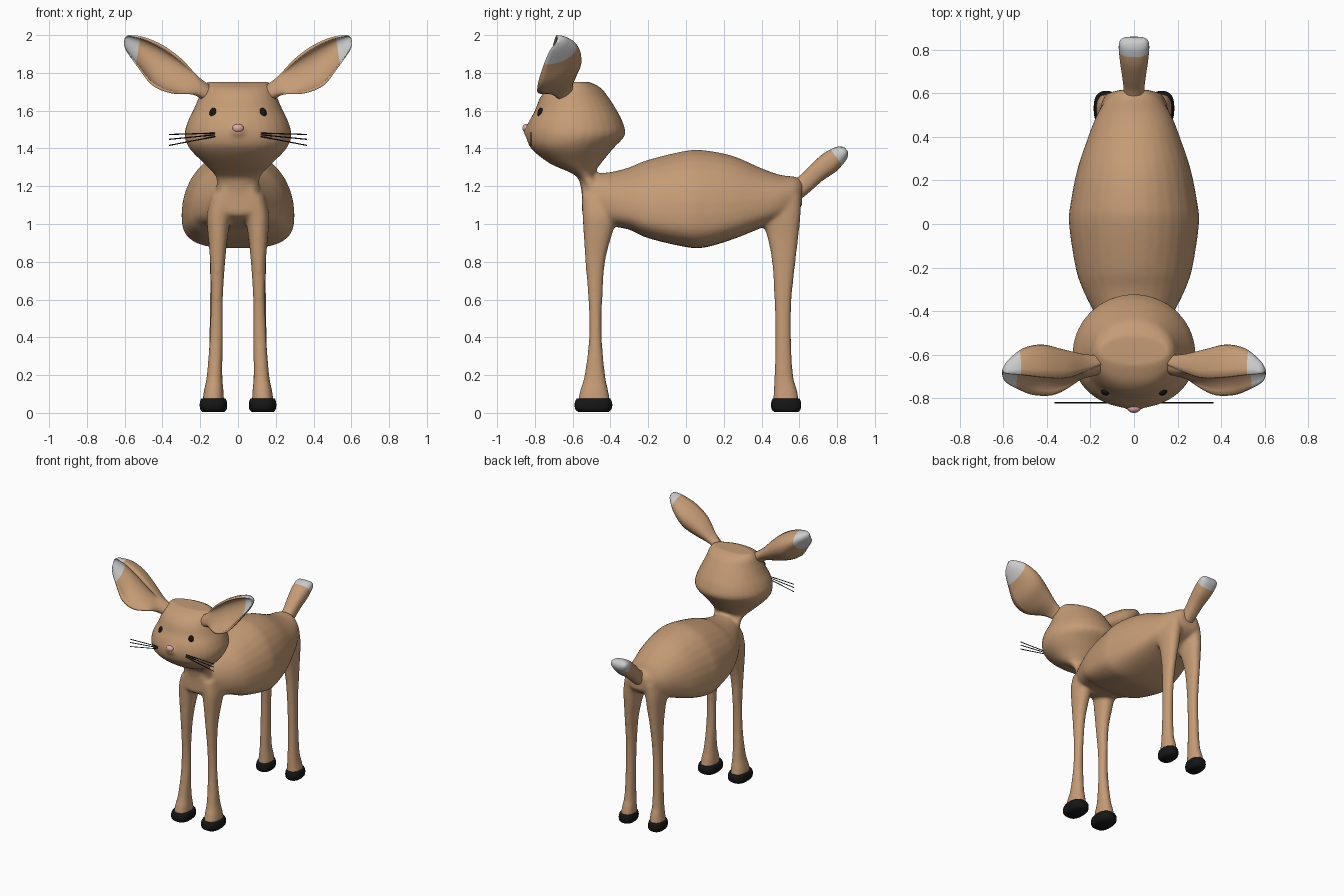
import bpy, bmesh, math
from mathutils import Vector as V

if "Cube" in bpy.data.objects:
    bpy.data.objects.remove(bpy.data.objects["Cube"])


def material(name, rgb):
    m = bpy.data.materials.new(name)
    m.diffuse_color = (*rgb, 1)
    m.use_nodes = True
    m.node_tree.nodes["Principled BSDF"].inputs["Base Color"].default_value = m.diffuse_color
    return m


FAWN = material("fawn", (0.56, 0.33, 0.18))
WHITE = material("white_tip", (0.72, 0.72, 0.72))
BLACK = material("black", (0.008, 0.008, 0.008))
PINK = material("pink", (0.75, 0.38, 0.38))


def resample(rows, n=5):
    """Catmull-Rom interpolation between rows of numbers."""
    out = []
    for i in range(len(rows) - 1):
        a, b, c, d = (rows[max(i - 1, 0)], rows[i], rows[i + 1], rows[min(i + 2, len(rows) - 1)])
        for k in range(n):
            t = k / n
            out.append([0.5 * (2*q + (r - p)*t + (2*p - 5*q + 4*r - s)*t*t + (3*q - p - 3*r + s)*t**3)
                        for p, q, r, s in zip(a, b, c, d)])
    return out + [list(rows[-1])]


def section(c, u, v, hw, up, dn, e_up=2.0, e_dn=2.0, n=32):
    """Superellipse ring with different upper and lower halves."""
    pts = []
    for k in range(n):
        x, y = math.cos(2*math.pi*k/n), math.sin(2*math.pi*k/n)
        e, h = (e_up, up) if y > 0 else (e_dn, dn)
        pts.append(V(c) + V(u) * (hw * math.copysign(abs(x)**(2/e), x))
                   + V(v) * (h * math.copysign(abs(y)**(2/e), y)))
    return pts


def loft(bm, rings, tip_from=None):
    vs = [[bm.verts.new(p) for p in r] for r in rings]
    n = len(vs[0])
    for i in range(len(vs) - 1):
        for k in range(n):
            f = bm.faces.new((vs[i][k], vs[i][(k+1) % n], vs[i+1][(k+1) % n], vs[i+1][k]))
            f.material_index = int(tip_from is not None and i >= tip_from)
    bm.faces.new(vs[0])
    bm.faces.new(vs[-1]).material_index = int(tip_from is not None)


def finish(name, bm, mats, mirror=False):
    bmesh.ops.recalc_face_normals(bm, faces=bm.faces)
    for f in bm.faces:
        f.smooth = True
    me = bpy.data.meshes.new(name)
    bm.to_mesh(me)
    bm.free()
    ob = bpy.data.objects.new(name, me)
    bpy.context.collection.objects.link(ob)
    for m in mats:
        me.materials.append(m)
    if mirror:
        ob.modifiers.new("mirror", 'MIRROR')
    return ob


def ball(bm, loc, size):
    r = bmesh.ops.create_uvsphere(bm, u_segments=24, v_segments=16, radius=1)
    for v in r["verts"]:
        v.co = V((v.co.x*size[0] + loc[0], v.co.y*size[1] + loc[1], v.co.z*size[2] + loc[2]))


X, Y, Z = (1, 0, 0), (0, 1, 0), (0, 0, 1)
skin = bmesh.new()

# Torso: y, half width, bottom, widest height, top
torso = [(-.55, .09, 1.05, 1.14, 1.24), (-.50, .125, 1.02, 1.12, 1.265), (-.4, .185, .99, 1.10, 1.275),
         (-.3, .235, .97, 1.08, 1.30), (-.2, .268, .925, 1.06, 1.34), (0, .298, .878, 1.05, 1.388),
         (.1, .29, .876, 1.05, 1.39), (.25, .26, .92, 1.06, 1.36), (.4, .21, .98, 1.09, 1.295),
         (.5, .17, 1.02, 1.12, 1.26), (.58, .12, 1.06, 1.15, 1.25), (.615, .07, 1.10, 1.16, 1.23)]
loft(skin, [section((0, y, m), X, Z, hw, t - m, m - b, 2, 3) for y, hw, b, m, t in resample(torso)])

# Neck and head: z, half width, front, back
head = [(1.08, .13, -.545, -.40), (1.20, .115, -.558, -.43), (1.26, .125, -.59, -.485), (1.32, .18, -.72, -.45),
        (1.40, .257, -.82, -.385), (1.47, .283, -.845, -.323), (1.54, .267, -.832, -.335), (1.60, .238, -.80, -.365),
        (1.67, .208, -.772, -.41), (1.72, .19, -.725, -.45), (1.752, .165, -.65, -.51)]
rings = []
for z, hw, f, b in resample(head):
    m = f + (b - f) * 0.47
    rings.append(section((0, m, z), X, Y, hw, b - m, m - f, 2, 2.1))
loft(skin, rings)
ball(skin, (0, -.80, 1.492), (.06, .062, .045))

# Legs: z, inner x, outer x, front, back
front_leg = [(.05, .073, .19, -.575, -.40), (.12, .077, .18, -.56, -.412), (.2, .083, .165, -.537, -.428),
             (.4, .081, .15, -.513, -.446), (.6, .08, .144, -.517, -.443), (.8, .068, .148, -.533, -.428),
             (.95, .052, .16, -.542, -.39), (1.05, .035, .165, -.548, -.36), (1.15, .01, .14, -.55, -.38)]
hind_leg = [(.05, .073, .178, .46, .60), (.12, .078, .167, .465, .588), (.2, .084, .158, .468, .567),
            (.4, .085, .152, .473, .556), (.6, .082, .148, .468, .559), (.8, .072, .148, .455, .58),
            (.95, .05, .152, .425, .597), (1.05, .035, .155, .38, .607), (1.15, .015, .14, .40, .61)]
for leg in (front_leg, hind_leg):
    for s in (-1, 1):
        loft(skin, [section((s*(a + b)/2, (f + k)/2, z), X, Y, (b - a)/2, (k - f)/2, (k - f)/2, 2.3, 2.3)
                    for z, a, b, f, k in resample(leg)])

# Fuse torso, head and legs with soft joins
body = finish("body_head_and_legs", skin, [FAWN])
rm = body.modifiers.new("fuse", 'REMESH')
rm.mode = 'VOXEL'
rm.voxel_size = 0.012
rm.use_smooth_shade = True
sm = body.modifiers.new("soften", 'SMOOTH')
sm.factor = 0.5
sm.iterations = 6

# Hooves: z, scale of the outline
for name, x, y, hx, hy in (("front_hooves", .13, -.49, .073, .10), ("hind_hooves", .127, .53, .058, .08)):
    bm = bmesh.new()
    rows = [(.005, .80), (.018, .95), (.04, 1.0), (.06, .97), (.075, .89)]
    loft(bm, [section((x, y, z), X, Y, hx*k, hy*k, hy*k, 2.6, 2.6) for z, k in resample(rows, 3)])
    finish(name, bm, [BLACK], True)

# Tail: y, z, half width, half thickness
tail = [(.56, 1.17, .05, .06), (.625, 1.21, .048, .05), (.69, 1.27, .056, .052), (.76, 1.325, .066, .058),
        (.815, 1.368, .07, .046), (.84, 1.386, .063, .03), (.85, 1.393, .048, .012)]
rows = resample(tail)
bm = bmesh.new()
loft(bm, [section((0, y, z), X, (0, -.6, .8), hw, t, t, 2.4, 2.4) for y, z, hw, t in rows],
     next(i for i, r in enumerate(rows) if r[0] > .79))
finish("tail", bm, [FAWN, WHITE])

# Ears: upper edge xyz, lower edge xyz, back bulge, hollow depth
ear = [(.14, -.64, 1.73, .18, -.66, 1.65, .05, -.04), (.21, -.67, 1.78, .24, -.71, 1.685, .09, -.01),
       (.30, -.70, 1.875, .355, -.78, 1.692, .16, .05), (.40, -.70, 1.948, .455, -.785, 1.735, .185, .075),
       (.50, -.69, 1.99, .527, -.76, 1.825, .15, .065), (.575, -.685, 2.0, .588, -.725, 1.91, .075, .03),
       (.60, -.68, 1.985, .605, -.69, 1.955, .02, .0)]
rows = resample(ear)
rings = []
for r in rows:
    up, low = V(r[0:3]), V(r[3:6])
    mid, half = (up + low)/2, (up - low)/2
    ring = [mid + half*math.cos(math.pi*k/16) + V(Y)*r[6]*math.sin(math.pi*k/16) for k in range(17)]
    ring += [mid - half*.86*math.cos(math.pi*k/12) + V(Y)*r[7]*math.sin(math.pi*k/12) for k in range(13)]
    rings.append(ring)
bm = bmesh.new()
loft(bm, rings, next(i for i, r in enumerate(rows) if r[0] > .505))
finish("ears", bm, [FAWN, WHITE], True)

# Eyes
bm = bmesh.new()
ball(bm, (.13, -.768, 1.585), (.021, .018, .03))
finish("eyes", bm, [BLACK], True)

# Nose
bm = bmesh.new()
ball(bm, (0, -.845, 1.507), (.03, .021, .023))
finish("nose", bm, [PINK])

# Whiskers
bm = bmesh.new()
for z0, z1 in ((1.482, 1.474), (1.476, 1.448), (1.470, 1.416)):
    loft(bm, [section((x, -.82, z), Y, Z, .003, .003, .003, n=8) for x, z in ((.085, z0), (.365, z1))])
finish("whiskers", bm, [BLACK], True)
